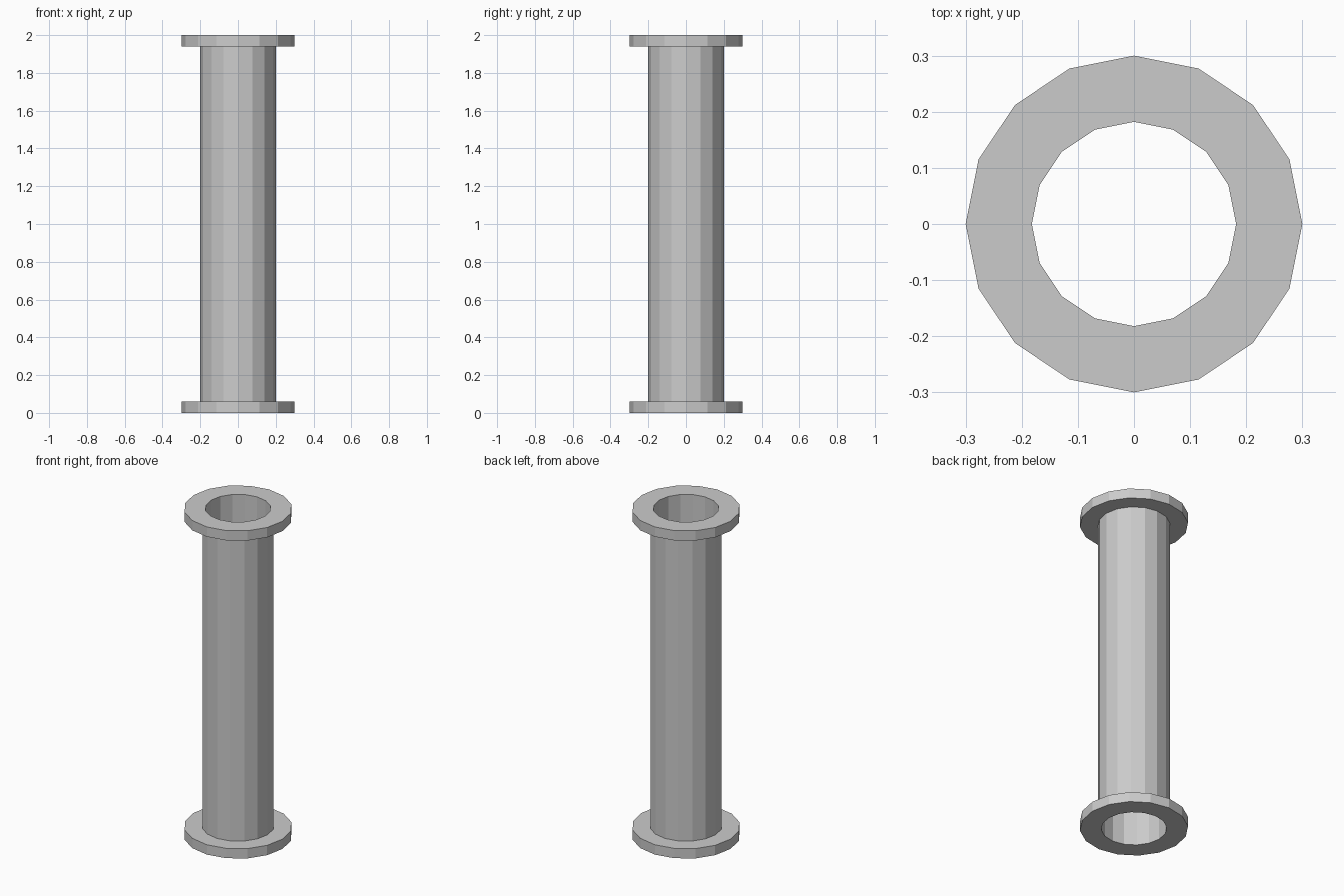
import bpy, bmesh, math

if "Cube" in bpy.data.objects:
    bpy.data.objects.remove(bpy.data.objects["Cube"])

SIDES = 16
R_BORE, R_PIPE, R_FLANGE = 0.182, 0.2, 0.3
HEIGHT, FLANGE_H = 2.0, 0.06


def lathe(name, profile):
    """Revolve a closed (radius, z) profile around the z axis."""
    bm = bmesh.new()
    rings = []
    for i in range(SIDES):
        a = 2 * math.pi * i / SIDES
        rings.append([bm.verts.new((r * math.cos(a), r * math.sin(a), z)) for r, z in profile])
    n = len(profile)
    for i in range(SIDES):
        cur, nxt = rings[i], rings[(i + 1) % SIDES]
        for j in range(n):
            k = (j + 1) % n
            bm.faces.new((cur[j], nxt[j], nxt[k], cur[k]))
    bmesh.ops.recalc_face_normals(bm, faces=bm.faces)
    mesh = bpy.data.meshes.new(name)
    bm.to_mesh(mesh)
    bm.free()
    obj = bpy.data.objects.new(name, mesh)
    bpy.context.collection.objects.link(obj)
    return obj


# Hollow pipe with a flat flange at each end, as one continuous shell
lathe("flanged_pipe", [
    (R_BORE, 0), (R_FLANGE, 0),
    (R_FLANGE, FLANGE_H), (R_PIPE, FLANGE_H),
    (R_PIPE, HEIGHT - FLANGE_H), (R_FLANGE, HEIGHT - FLANGE_H),
    (R_FLANGE, HEIGHT), (R_BORE, HEIGHT),
])
